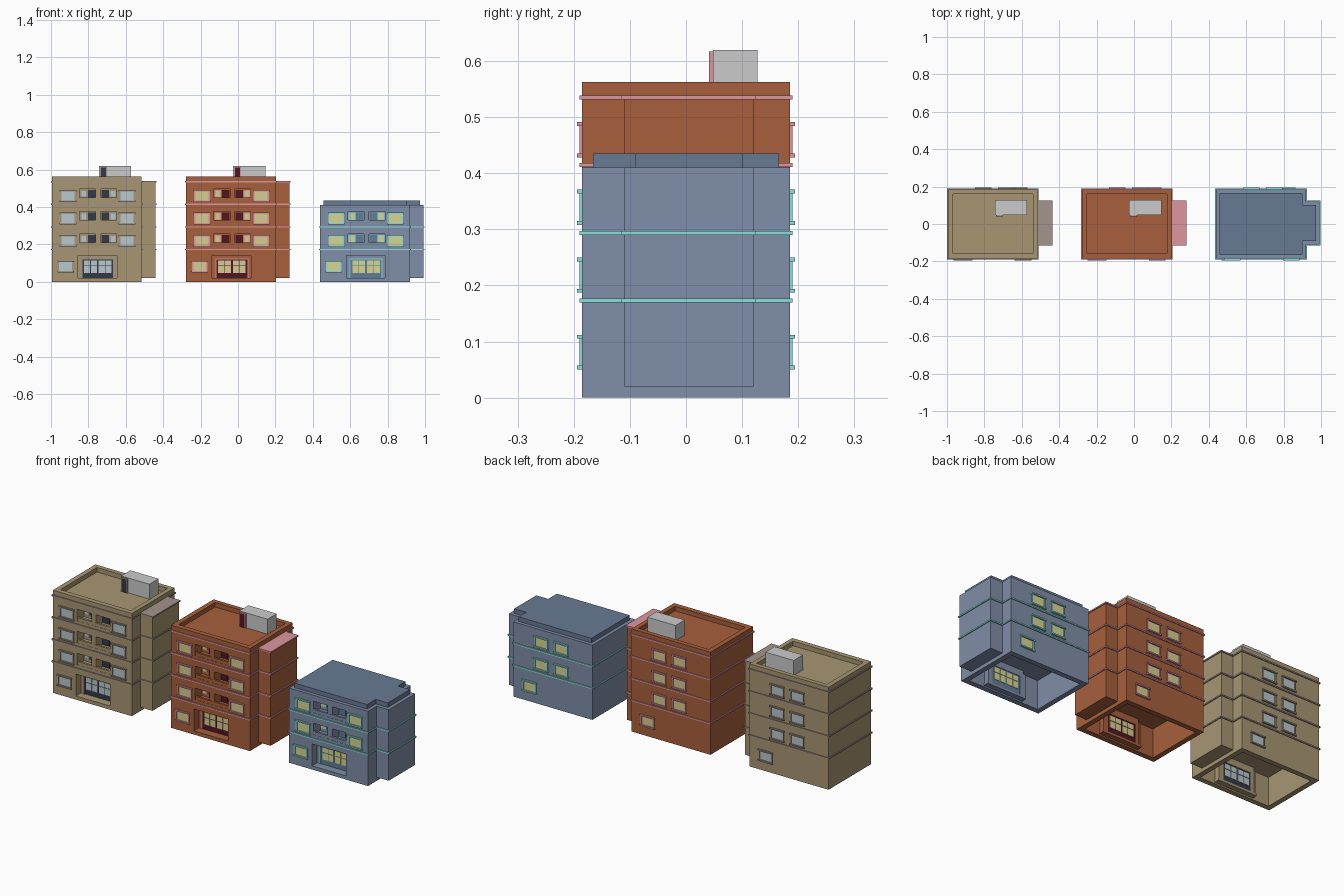
import bpy, bmesh
from mathutils import Matrix, Vector

if "Cube" in bpy.data.objects:
    bpy.data.objects.remove(bpy.data.objects["Cube"])


def material(name, rgb):
    m = bpy.data.materials.new(name)
    lin = [(c / 255 / 12.92) if c < 11 else ((c / 255 + 0.055) / 1.055) ** 2.4 for c in rgb]
    m.diffuse_color = (*lin, 1)
    m.use_nodes = True
    m.node_tree.nodes["Principled BSDF"].inputs["Base Color"].default_value = m.diffuse_color
    return m


def boxes(name, items, mat=None, dx=0.0):
    """One object made of boxes, each (x0, x1, y0, y1, z0, z1)."""
    bm = bmesh.new()
    for x0, x1, y0, y1, z0, z1 in items:
        t = Matrix.Translation(Vector((x0 + x1, y0 + y1, z0 + z1)) / 2)
        s = Matrix.Diagonal((x1 - x0, y1 - y0, z1 - z0, 1))
        bmesh.ops.create_cube(bm, size=1, matrix=t @ s)
    return finish(name, bm, mat, dx)


def finish(name, bm, mat, dx):
    bmesh.ops.recalc_face_normals(bm, faces=bm.faces)
    me = bpy.data.meshes.new(name)
    bm.to_mesh(me)
    bm.free()
    ob = bpy.data.objects.new(name, me)
    ob.location.x = dx
    bpy.context.collection.objects.link(ob)
    if mat:
        me.materials.append(mat)
    return ob


# plan of one building, relative to its left wall
W, D, WING, WY0, WY1 = 0.48, 0.185, 0.553, -0.11, 0.12


def outline_prism(name, grow, z0, z1, mat, dx):
    """Slab following the plan of main block plus side wing."""
    g = grow
    pts = [(-g, -D - g), (W + g, -D - g), (W + g, WY0 - g), (WING + g, WY0 - g),
           (WING + g, WY1 + g), (W + g, WY1 + g), (W + g, D + g), (-g, D + g)]
    bm = bmesh.new()
    f = bm.faces.new([bm.verts.new((x, y, z0)) for x, y in pts])
    r = bmesh.ops.extrude_face_region(bm, geom=[f])
    vs = [v for v in r["geom"] if isinstance(v, bmesh.types.BMVert)]
    bmesh.ops.translate(bm, vec=(0, 0, z1 - z0), verts=vs)
    return finish(name, bm, mat, dx)


def window(x0, x1, z0, z1, side, trim, glass):
    """Framed window on the front (side=-1) or back (side=1) wall."""
    def add(lst, a, b, out, c, d):
        y = sorted((side * (D - 0.004), side * (D + out)))
        lst.append((a, b, y[0], y[1], c, d))
    t = 0.007
    add(trim, x0, x0 + t, 0.005, z0 + t, z1 - t)
    add(trim, x1 - t, x1, 0.005, z0 + t, z1 - t)
    add(trim, x0 - 0.003, x1 + 0.003, 0.009, z0, z0 + t)
    add(trim, x0 - 0.003, x1 + 0.003, 0.009, z1 - t, z1)
    add(glass, x0 + t, x1 - t, 0.001, z0 + t, z1 - t)


def building(tag, dx, floors, flat_roof, wall, trim_c, glass_c, door_c, roof_c):
    wall, trim_m = material(tag + "_wall", wall), material(tag + "_trim", trim_c)
    glass_m, door_m = material(tag + "_glass", glass_c), material(tag + "_door", door_c)
    band_top = 0.173 + 0.1207 * floors
    top = 0.41 if flat_roof else 0.563
    trim, glass, doors, walls = [], [], [], []

    # main block with hollow base, balcony recesses, entrance opening
    body = boxes(tag + "_main_block", [(0, W, -D, D, 0, top)], wall, dx)
    cuts = [(0.028, W - 0.028, -D + 0.028, D - 0.028, -0.05, 0.158)]
    if not flat_roof:
        cuts.append((0.027, W - 0.025, -0.157, 0.16, 0.538, 0.7))
    for i in range(floors):
        z = 0.193 + 0.1207 * i
        cuts.append((0.148, 0.346, -0.3, -0.125, z, z + 0.063))
    entrance = [(0.140, 0.347, -0.3, -0.12, 0.02, 0.14)]
    for nm, c in (("_recess_cutter", cuts), ("_entrance_cutter", entrance)):
        cut = boxes(tag + nm, c, None, dx)
        mod = body.modifiers.new("cut", "BOOLEAN")
        mod.operation, mod.solver, mod.object = "DIFFERENCE", "EXACT", cut
        cut.hide_render = True
        cut.hide_set(True)
        cut.display_type = "WIRE"

    # side wing
    wing_top = top if flat_roof else 0.535
    boxes(tag + "_side_wing", [(W - 0.001, WING, WY0, WY1, 0.02, wing_top)], wall, dx)

    # entrance lining and glazed double door
    walls += [(0.125, 0.362, -0.158, -0.128, 0.008, 0.02),
              (0.128, 0.140, -0.158, -0.128, 0.02, 0.14),
              (0.347, 0.359, -0.158, -0.128, 0.02, 0.14),
              (0.140, 0.347, -0.140, -0.130, 0.122, 0.158),
              (0.140, 0.161, -0.140, -0.130, 0.02, 0.122),
              (0.330, 0.347, -0.140, -0.130, 0.02, 0.122)]
    doors.append((0.161, 0.330, -0.139, -0.132, 0.02, 0.122))
    for gx in (0.172, 0.250):
        for j in range(2):
            a = gx + j * 0.036
            glass += [(a, a + 0.033, -0.141, -0.130, 0.048, 0.085),
                      (a, a + 0.033, -0.141, -0.130, 0.088, 0.114)]
    for a, b, c, d in ((0.157, 0.163, 0.02, 0.126), (0.328, 0.334, 0.02, 0.126),
                       (0.163, 0.328, 0.12, 0.126)):
        trim.append((a, b, -0.145, -0.135, c, d))

    # ground floor windows
    window(0.032, 0.114, 0.05, 0.112, -1, trim, glass)
    window(0.340, 0.422, 0.05, 0.112, 1, trim, glass)

    for i in range(floors):
        z = 0.1207 * i
        # front and back windows
        for x in (0.044, 0.360):
            window(x, x + 0.084, z + 0.187, z + 0.25, -1, trim, glass)
        for x in (0.148, 0.270):
            window(x, x + 0.082, z + 0.187, z + 0.25, 1, trim, glass)
        # balcony parapet and dividing pier
        walls += [(0.147, 0.347, -0.184, -0.172, z + 0.192, z + 0.211),
                  (0.234, 0.262, -0.183, -0.124, z + 0.192, z + 0.257)]
        # balcony doors and small windows on the recessed wall
        for x in (0.192, 0.264):
            doors.append((x, x + 0.04, -0.129, -0.12, z + 0.193, z + 0.25))
        for x in (0.152, 0.308):
            trim.append((x, x + 0.036, -0.129, -0.12, z + 0.209, z + 0.25))
            glass.append((x + 0.005, x + 0.031, -0.131, -0.12, z + 0.214, z + 0.245))

    # string courses around the plan
    for i in range(floors + 1):
        z = 0.173 + 0.1207 * i
        if flat_roof and i == floors:
            continue
        ring = outline_prism(tag + "_floor_band", 0.005, z - 0.0035, z + 0.0035, trim_m, dx)
        # band stays outside the recesses: open the middle of the main block
        if i == floors:
            core = boxes(tag + "_band_cutter", [(0.005, W - 0.005, -D + 0.005, D - 0.005, z - 0.1, z + 0.1)], None, dx)
            mod = ring.modifiers.new("open", "BOOLEAN")
            mod.operation, mod.solver, mod.object = "DIFFERENCE", "EXACT", core
            core.hide_render = True
            core.hide_set(True)

    # roof: raised slab or stair hut
    if flat_roof:
        outline_prism(tag + "_roof_slab", -0.019, top - 0.002, 0.435,
                      material(tag + "_roof", roof_c), dx)
    else:
        boxes(tag + "_stair_hut", [(0.252, 0.424, 0.048, 0.127, 0.536, 0.62)], None, dx)
        doors.append((0.262, 0.290, 0.042, 0.050, 0.538, 0.612))
        trim += [(0.257, 0.262, 0.041, 0.050, 0.538, 0.617),
                 (0.290, 0.295, 0.041, 0.050, 0.538, 0.617),
                 (0.262, 0.290, 0.041, 0.050, 0.612, 0.617)]

    boxes(tag + "_balconies_and_porch", walls, wall, dx)
    boxes(tag + "_trim", trim, trim_m, dx)
    boxes(tag + "_glazing", glass, glass_m, dx)
    boxes(tag + "_doors", doors, door_m, dx)


building("tan", -0.995, 3, False, (168, 150, 115), (165, 148, 140),
         (185, 200, 205), (52, 56, 72), None)
building("red", -0.278, 3, False, (168, 96, 60), (220, 150, 160),
         (214, 204, 145), (80, 22, 34), None)
building("blue", 0.439, 2, True, (128, 142, 168), (140, 224, 218),
         (214, 214, 150), (95, 125, 150), (104, 122, 148))
